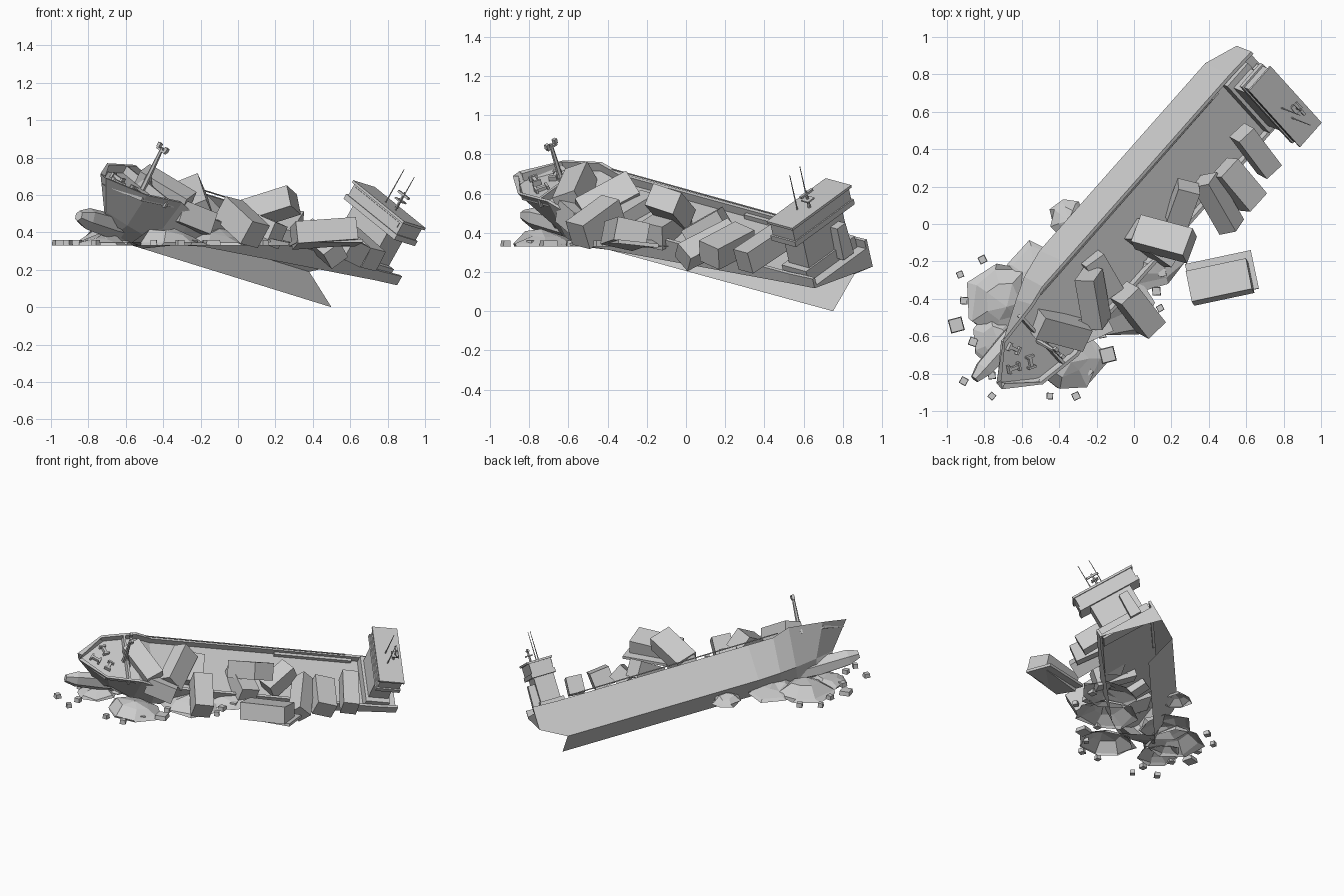
import bpy, bmesh, math, random
from mathutils import Vector, Matrix, Euler

if "Cube" in bpy.data.objects:
    bpy.data.objects.remove(bpy.data.objects["Cube"])

random.seed(4)
# Ship frame: forward, port and up axes, with the origin at the aft end of the keel
F = Vector((-.649, -.734, .201)).normalized()
U = Vector((.479, -.193, .856))
U = (U - F * U.dot(F)).normalized()
P = U.cross(F)
SHIP = Matrix((F, P, U)).transposed().to_4x4()
SHIP.translation = (.5, .75, 0)


def mesh_object(name, bm, matrix=Matrix()):
    bmesh.ops.remove_doubles(bm, verts=bm.verts, dist=1e-5)
    me = bpy.data.meshes.new(name)
    bm.to_mesh(me)
    bm.free()
    ob = bpy.data.objects.new(name, me)
    bpy.context.collection.objects.link(ob)
    ob.matrix_world = matrix
    return ob


def box(name, center, size, matrix=SHIP, rot=(0, 0, 0), top=1.0):
    bm = bmesh.new()
    bmesh.ops.create_cube(bm, size=1)
    for v in bm.verts:
        k = top if v.co.z > 0 else 1
        v.co = Vector((v.co.x * size[0] * k, v.co.y * size[1] * k, v.co.z * size[2]))
    local = Matrix.Translation(center) @ Euler([math.radians(a) for a in rot]).to_matrix().to_4x4()
    return mesh_object(name, bm, matrix @ local)


def pole(name, a, b, r1, r2, matrix=SHIP):
    a, b = Vector(a), Vector(b)
    bm = bmesh.new()
    bmesh.ops.create_cone(bm, cap_ends=True, segments=6, radius1=r1, radius2=r2, depth=(b - a).length)
    local = Matrix.Translation((a + b) / 2) @ (b - a).to_track_quat('Z', 'Y').to_matrix().to_4x4()
    return mesh_object(name, bm, matrix @ local)


# Hull stations: forward position at deck, chine, keel; half beams; chine, keel, sheer heights
stations = [
    (-.135, -.135, -.135, .212, .212, .18, .18, .342),
    (.035, .035, 0, .214, .232, .084, 0, .335),
    (1.40, 1.40, 1.40, .214, .232, .084, 0, .335),
    (1.58, 1.56, 1.56, .214, .20, .09, 0, .335),
    (1.70, 1.68, 1.68, .212, .15, .10, 0, .372),
    (1.94, 1.84, 1.82, .18, .075, .12, .01, .344),
    (2.12, 1.97, 1.92, .025, .008, .14, .02, .322),
]
sections = []
for fd, fc, fk, pd, pc, uc, uk, us in stations:
    t = min(.018, pd * .5)
    ud = us - .045
    fi = fd - (.03 if fd > 2 else 0)
    # The sunken port side is cut at the waterline
    low = max(uc, min((.33 - .201 * fd + .477 * pd) / .856, us - .055))
    k = (us - low) / (us - uc)
    sections.append([(fk, 0, uk), (fc, -pc, uc), (fd, -pd, us), (fi, t - pd, us), (fi, t - pd, ud),
                     (fi, pd - t, ud), (fi, pd - t, us), (fd, pd, us),
                     (fd + (fc - fd) * k, pd + (pc - pd) * k, low), (fk, 0, uk)])
bm = bmesh.new()
rows = [[bm.verts.new(c) for c in s] for s in sections]
for i in range(len(rows) - 1):
    for j in range(9):
        if (j == 0 and i == 0) or (j == 8 and i < 3):
            continue
        bm.faces.new((rows[i][j], rows[i + 1][j], rows[i + 1][j + 1], rows[i][j + 1]))
bm.faces.new([rows[0][j] for j in (1, 2, 3, 4, 5, 6, 7, 8)])
bm.faces.new([rows[-1][j] for j in (0, 1, 2, 7, 8)])
mesh_object("hull", bm, SHIP)

# Bulbous bow
bm = bmesh.new()
rings = [[bm.verts.new((f, r * .8 * math.cos(a), .07 + r * math.sin(a)))
          for a in [math.tau * n / 6 for n in range(6)]]
         for f, r in ((1.62, .05), (1.85, .07), (2.06, .06), (2.135, .03))]
for a, b in zip(rings, rings[1:]):
    for n in range(6):
        bm.faces.new((a[n], a[n - 1], b[n - 1], b[n]))
bm.faces.new(rings[-1])
mesh_object("bulbous_bow", bm, SHIP)

# Starboard rail, breakwater and hatch coaming
pole("starboard_rail", (.2, -.2, .35), (1.62, -.2, .355), .004, .004)
box("breakwater", (1.78, 0, .335), (.015, .39, .05))
box("hatch_coaming", (.42, -.185, .30), (.55, .02, .03))

# Foredeck winches and hatch
for f, p, a in ((1.92, -.08, 20), (1.9, .05, -30), (1.99, 0, 60)):
    m = SHIP @ Matrix.Translation((f, p, .312)) @ Matrix.Rotation(math.radians(a), 4, 'Z')
    box("winch_drum", (0, 0, 0), (.018, .06, .02), m)
    for s in (-1, 1):
        box("winch_cheek", (0, s * .03, 0), (.045, .012, .03), m)

# Foremast with crossbar and lamps
pole("foremast", (1.79, 0, .31), (1.815, 0, .57), .017, .009)
box("mast_crossbar", (1.812, 0, .555), (.018, .07, .012))
for s in (-1, 1):
    box("mast_lamp", (1.812, s * .03, .572), (.02, .02, .025))
    pole("mast_brace", (1.75, s * .05, .31), (1.80, 0, .41), .006, .005)

# Superstructure at the stern
box("stern_house", (.01, 0, .32), (.17, .38, .08))
box("tower", (.005, 0, .44), (.14, .31, .24))
box("bridge_wings", (0, 0, .545), (.17, .46, .03))
box("wheelhouse", (0, 0, .595), (.155, .44, .08))
box("bridge_roof", (0, 0, .637), (.178, .462, .014))
box("window_band", (.079, 0, .605), (.006, .40, .03))
box("funnel", (-.09, -.08, .40), (.06, .08, .18), top=.8)
pole("radar_mast", (-.03, .03, .64), (-.03, .03, .74), .009, .006)
box("radar_bar", (-.03, .03, .725), (.015, .09, .012))
box("radar_platform", (-.03, .03, .69), (.05, .05, .008))
for f, p in ((.02, -.012), (.015, .074)):
    pole("antenna", (f, p, .64), (f, p, .85), .004, .002)

# Spilled containers: world centre, (roll, downward pitch, yaw), size
W = Matrix()
for c, r, s in [
    ((.46, -.31, .395), (-12, -4, 12), (.33, .17, .12)),
    ((.02, -.46, .455), (-12, 30, -52), (.27, .13, .14)),
    ((.16, -.08, .53), (-18, -17, -15), (.30, .16, .12)),
    ((.10, -.10, .43), (-12, 20, -35), (.28, .13, .13)),
    ((.26, .11, .42), (-12, 28, -110), (.22, .12, .12)),
    ((.45, .11, .34), (-50, 24, -60), (.32, .11, .11)),
    ((.56, .21, .335), (-20, 22, -50), (.26, .14, .12)),
    ((.65, .39, .32), (-12, 28, -53), (.28, .11, .12)),
    ((-.40, -.56, .61), (20, 30, -15), (.30, .13, .15)),
    ((-.22, -.40, .57), (25, 28, -80), (.30, .11, .14)),
    ((-.18, -.27, .50), (-12, 28, -60), (.24, .12, .12)),
    ((-.24, -.56, .48), (0, 20, 25), (.20, .13, .12)),
]:
    box("container", c, s, W, r)
box("drifting_container_lid", (.47, -.28, .345), (.36, .21, .02), W, (-6, 0, 12))


# Rock mounds: jagged open-bottomed heaps on the waterline
def rock(x, y, rx, ry, h, n=7):
    bm = bmesh.new()
    rings = []
    for k, z in ((1, .33), (.92, .345), (.5, .33 + h * .75)):
        rings.append([bm.verts.new((x + rx * k * math.cos(math.tau * i / n) * random.uniform(.75, 1.1),
                                    y + ry * k * math.sin(math.tau * i / n) * random.uniform(.75, 1.1),
                                    z + (random.uniform(-.25, .25) * h if k < .6 else 0))) for i in range(n)])
    peak = bm.verts.new((x + rx * .1, y - ry * .1, .33 + h))
    for a, b in zip(rings, rings[1:]):
        for i in range(n):
            bm.faces.new((a[i - 1], a[i], b[i], b[i - 1]))
    for i in range(n):
        bm.faces.new((rings[-1][i - 1], rings[-1][i], peak))
    mesh_object("rock", bm)


for r in ((-.70, -.42, .2, .24, .09), (-.74, -.62, .15, .17, .06), (-.36, -.72, .23, .2, .09),
          (-.12, -.42, .22, .2, .09), (-.36, .03, .1, .12, .06), (-.52, -.3, .18, .2, .06),
          (.06, -.2, .22, .16, .05)):
    rock(*r)

# Debris blocks scattered around the rocks
for x, y, s in ((-.93, -.27, .035), (-.81, -.19, .04), (-.91, -.41, .04), (-.95, -.54, .075),
                (-.86, -.63, .045), (-.91, -.84, .04), (-.76, -.92, .035), (-.45, -.92, .035),
                (-.31, -.92, .04), (-.24, -.79, .035), (-.14, -.7, .08), (-.17, -.59, .04),
                (.12, -.36, .045), (.14, -.45, .035), (.15, -.26, .045), (-.76, -.81, .04)):
    box("debris", (x, y, .345), (s, s, .03), W, (0, 0, random.uniform(0, 90)), top=.9)
